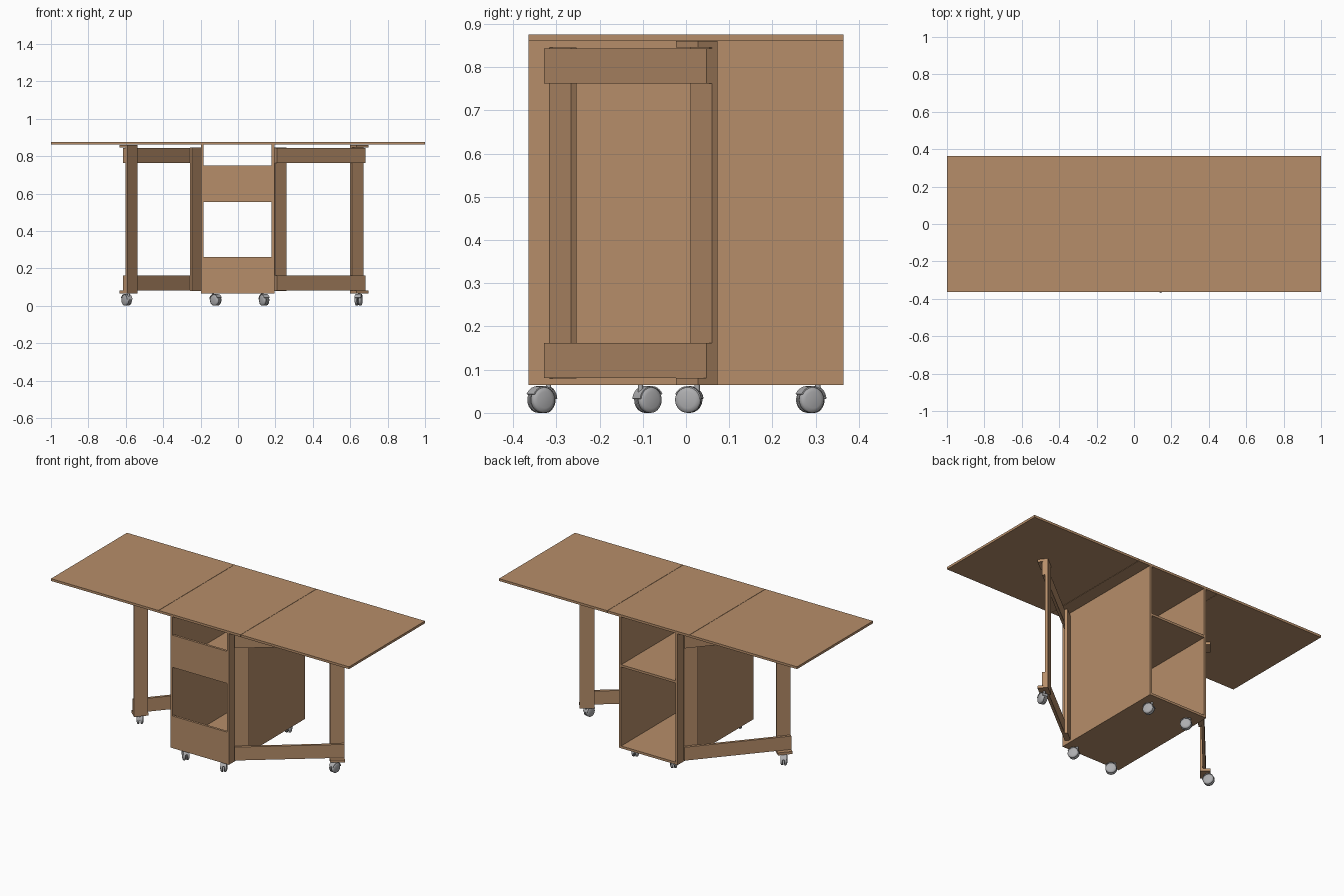
import bpy, bmesh, math
from mathutils import Matrix, Vector

if "Cube" in bpy.data.objects:
    bpy.data.objects.remove(bpy.data.objects["Cube"])


def material(name, rgb):
    m = bpy.data.materials.new(name)
    m.diffuse_color = (*rgb, 1)
    m.use_nodes = True
    m.node_tree.nodes["Principled BSDF"].inputs["Base Color"].default_value = m.diffuse_color
    return m


WOOD = material("warm wood", (0.47, 0.27, 0.143))
GREY = material("caster grey", (0.42, 0.42, 0.43))


def finish(name, bm, mat, matrix=Matrix(), smooth=False):
    bmesh.ops.recalc_face_normals(bm, faces=bm.faces)
    me = bpy.data.meshes.new(name)
    bm.to_mesh(me)
    bm.free()
    me.materials.append(mat)
    ob = bpy.data.objects.new(name, me)
    ob.matrix_world = matrix
    bpy.context.collection.objects.link(ob)
    if smooth:
        bpy.ops.object.select_all(action='DESELECT')
        ob.select_set(True)
        bpy.context.view_layer.objects.active = ob
        bpy.ops.object.shade_smooth_by_angle(angle=math.radians(40))
    return ob


def board(name, lo, hi, matrix=Matrix()):
    lo, hi = Vector(lo), Vector(hi)
    bm = bmesh.new()
    bmesh.ops.create_cube(bm, size=1)
    for v in bm.verts:
        v.co = [(lo[i] + hi[i]) / 2 + v.co[i] * (hi[i] - lo[i]) for i in range(3)]
    return finish(name, bm, WOOD, matrix)


def lathe(bm, profile, sides=28):
    """Spin (x, radius) points about the x axis."""
    vs = [bm.verts.new((x, r, 0)) for x, r in profile]
    es = [bm.edges.new(p) for p in zip(vs, vs[1:])]
    bmesh.ops.spin(bm, geom=vs + es, cent=(0, 0, 0), axis=(1, 0, 0),
                   angle=math.tau, steps=sides, use_merge=True)
    bmesh.ops.remove_doubles(bm, verts=bm.verts, dist=1e-5)


def caster(name, x, y, heading):
    """Twin-wheel caster with stem at (x, y), wheels trailing along heading."""
    base = Matrix.Translation((x, y, 0)) @ Matrix.Rotation(heading - math.pi / 2, 4, 'Z')
    hub = base @ Matrix.Translation((0, 0.02, 0.03))
    # twin domed wheels
    bm = bmesh.new()
    for s in (-1, 1):
        lathe(bm, [(s * a, r) for a, r in ((0.003, 0), (0.003, 0.028), (0.005, 0.03), (0.012, 0.03),
                                           (0.016, 0.027), (0.0185, 0.019), (0.0195, 0.0))])
    finish(name + "_wheels", bm, GREY, hub, True)
    # curved hood over the wheels
    bm = bmesh.new()
    rows = []
    for i in range(13):
        a = math.radians(25 + i * 12.5)
        rows.append([bm.verts.new((w, r * math.cos(a), r * math.sin(a)))
                     for w, r in ((-0.017, 0.029), (-0.017, 0.032), (0.017, 0.032), (0.017, 0.029))])
    for p, q in zip(rows, rows[1:]):
        for k in range(4):
            bm.faces.new((p[k], p[(k + 1) % 4], q[(k + 1) % 4], q[k]))
    bm.faces.new(rows[0])
    bm.faces.new(rows[-1])
    finish(name + "_hood", bm, GREY, hub, True)
    # stem and axle bracket
    bm = bmesh.new()
    bmesh.ops.create_cone(bm, cap_ends=True, segments=16, radius1=0.006, radius2=0.006, depth=0.037,
                          matrix=Matrix.Translation((0, 0, 0.0475)))
    bmesh.ops.create_cube(bm, size=1, matrix=Matrix.Translation((0, 0.01, 0.034)) @
                          Matrix.Diagonal((0.006, 0.026, 0.012, 1)))
    finish(name + "_stem", bm, GREY, base, True)


# Table top: fixed centre and two raised leaves
Y, Z0, Z1 = 0.364, 0.861, 0.875
board("centre_top", (-0.277, -Y, Z0), (0.272, Y, Z1))
board("left_leaf", (-1, -Y, Z0), (-0.279, Y, Z1))
board("right_leaf", (0.274, -Y, Z0), (1, Y, Z1))

# Cabinet: open at the back, partly closed at the front
XL, XR, T, B = -0.199, 0.194, 0.014, 0.065
board("left_side", (XL, -Y, B), (XL + T, Y, Z0))
board("right_side", (XR - T, -Y, B), (XR, Y, Z0))
board("cabinet_floor", (XL + T, -Y, B), (XR - T, Y, B + T))
board("shelf", (XL + T, -Y + T, 0.558), (XR - T, Y, 0.572))
board("lower_front_panel", (XL + T, -Y, B + T), (XR - T, -Y + T, 0.26))
board("upper_front_panel", (XL + T, -Y, 0.555), (XR - T, -Y + T, 0.75))

# Swinging gate legs: u runs along the gate, -v is the outer side
L, W, G = 0.605, 0.08, 0.016
gates = (("right", 0.188, -0.303, 38.4, -100), ("left", -0.193, 0.303, 180 + 49, 122))
for side, px, py, ang, heading in gates:
    M = Matrix.Translation((px, py, 0)) @ Matrix.Rotation(math.radians(ang), 4, 'Z')
    board(side + "_inner_post", (0, -G, 0.08), (W, 0, 0.845), M)
    board(side + "_outer_post", (L - W, -G, 0.08), (L, 0, 0.845), M)
    for end, z in (("bottom", 0.081), ("top", 0.762)):
        board(f"{side}_{end}_rail", (0, -2 * G, z), (L, -G, z + 0.081), M)
    for end, z in (("bottom", 0.065), ("top", 0.845)):
        board(f"{side}_{end}_pad", (L - W - 0.002, -0.057, z), (L, 0, z + 0.0155), M)
    c = M @ Vector((L - W / 2, -0.028, 0))
    caster(side + "_gate_caster", c.x, c.y, math.radians(heading))

# Casters under the cabinet corners
for i, (x, y, h) in enumerate(((-0.133, -0.318, -45), (0.13, -0.318, -60),
                               (-0.133, 0.305, -50), (0.13, 0.305, -65))):
    caster(f"cabinet_caster_{i + 1}", x, y, math.radians(h))
